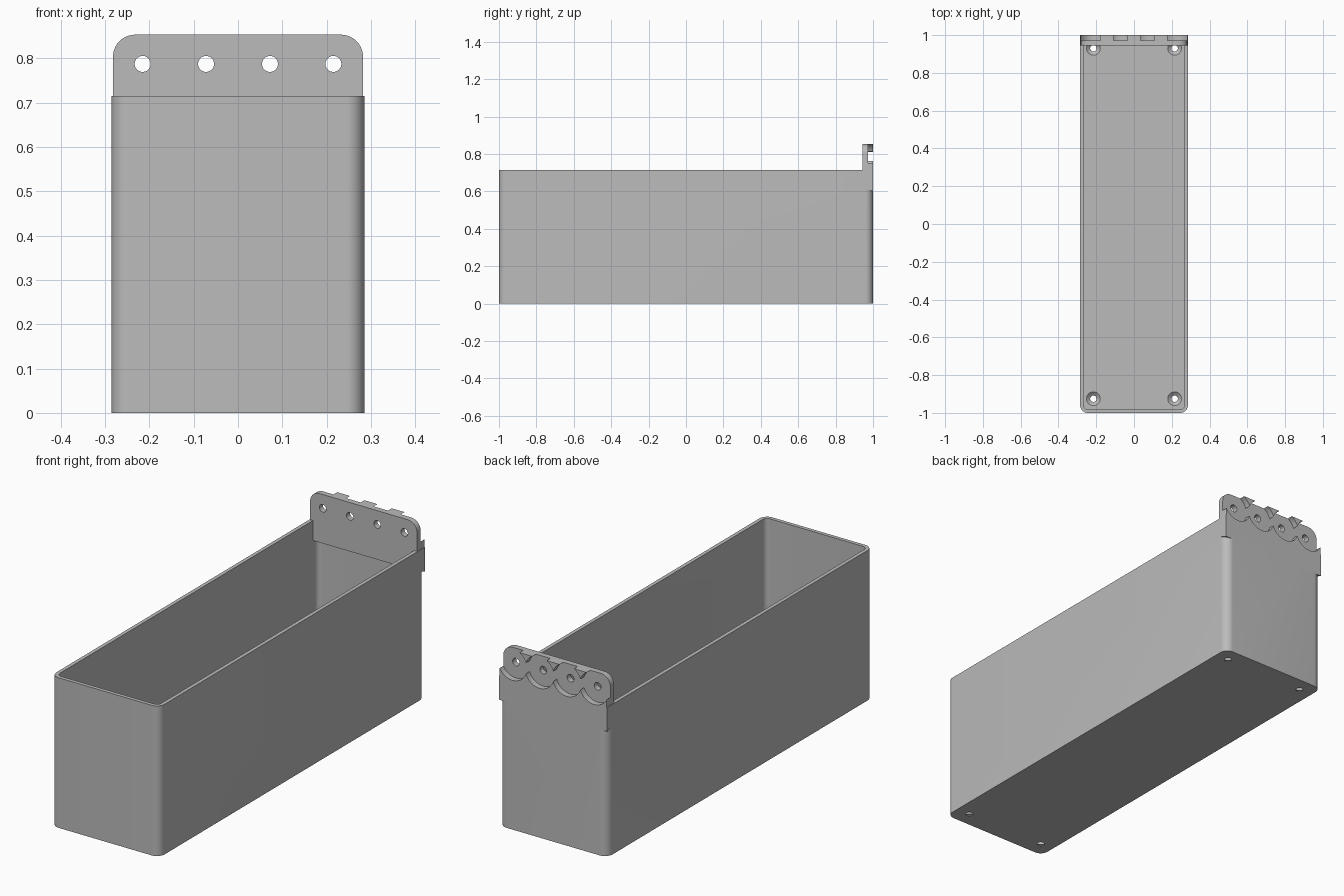
import bpy, bmesh, math
from mathutils import Vector

cube = bpy.data.objects.get("Cube")
if cube:
    bpy.data.objects.remove(cube, do_unlink=True)

grey = bpy.data.materials.new("plain grey")
grey.use_nodes = True
grey.diffuse_color = (0.5, 0.5, 0.5, 1)
grey.node_tree.nodes["Principled BSDF"].inputs["Base Color"].default_value = (0.5, 0.5, 0.5, 1)

HALF_W, HALF_L, RIM = 0.285, 1.0, 0.715
WALL, FLOOR = 0.018, 0.02
HOLE_X = (-0.215, -0.072, 0.072, 0.215)
HOLE_Z = 0.787


def extrude(name, outline, direction):
    """Solid made by extruding a closed outline of 3D points."""
    bm = bmesh.new()
    face = bm.faces.new([bm.verts.new(p) for p in outline])
    top = bmesh.ops.extrude_face_region(bm, geom=[face])["geom"]
    bmesh.ops.translate(bm, vec=direction, verts=[g for g in top if isinstance(g, bmesh.types.BMVert)])
    bmesh.ops.recalc_face_normals(bm, faces=bm.faces)
    mesh = bpy.data.meshes.new(name)
    bm.to_mesh(mesh)
    bm.free()
    mesh.materials.append(grey)
    obj = bpy.data.objects.new(name, mesh)
    bpy.context.collection.objects.link(obj)
    return obj


def rounded(x0, x1, y0, y1, radii, steps=10):
    """Rounded rectangle; radii run from the upper right, anticlockwise."""
    pts = []
    for i, r in enumerate(radii):
        sx, sy = (1, -1, -1, 1)[i], (1, 1, -1, -1)[i]
        cx, cy = (x1 - r if sx > 0 else x0 + r), (y1 - r if sy > 0 else y0 + r)
        for k in range(steps + 1 if r else 1):
            a = math.pi / 2 * (i + k / steps)
            pts.append((cx + r * math.cos(a), cy + r * math.sin(a)))
    return pts


def cylinder(name, centre, axis, r0, r1, depth):
    """Cylinder or cone starting at centre and running along axis."""
    bm = bmesh.new()
    bmesh.ops.create_cone(bm, cap_ends=True, segments=48, radius1=r0, radius2=r1, depth=depth)
    mesh = bpy.data.meshes.new(name)
    bm.to_mesh(mesh)
    bm.free()
    mesh.materials.append(grey)
    obj = bpy.data.objects.new(name, mesh)
    bpy.context.collection.objects.link(obj)
    axis = Vector(axis)
    obj.rotation_euler = axis.to_track_quat('Z', 'Y').to_euler()
    obj.location = Vector(centre) + axis * depth / 2
    return obj


def combine(target, other, operation):
    """Apply a boolean and discard the second solid."""
    other.hide_render = True
    mod = target.modifiers.new("combine", 'BOOLEAN')
    mod.operation, mod.object, mod.solver = operation, other, 'EXACT'
    bpy.context.view_layer.objects.active = target
    bpy.ops.object.modifier_apply(modifier=mod.name)
    bpy.data.objects.remove(other, do_unlink=True)


# Open bin with rounded vertical corners
shell = rounded(-HALF_W, HALF_W, -HALF_L, HALF_L, [0.04] * 4)
storage_bin = extrude("storage_bin", [(x, y, 0) for x, y in shell], (0, 0, RIM))
inner = rounded(-HALF_W + WALL, HALF_W - WALL, -HALF_L + WALL, HALF_L - WALL, [0.024] * 4)
combine(storage_bin, extrude("cavity", [(x, y, FLOOR) for x, y in inner], (0, 0, 1)), 'DIFFERENCE')

# Square-cornered thickening behind the rim, with a sloped underside
flange = [(0.945, 0.62), (1.0, 0.6), (1.0, RIM), (0.945, RIM)]
combine(storage_bin, extrude("flange", [(-HALF_W, y, z) for y, z in flange], (2 * HALF_W, 0, 0)), 'UNION')

# Hanging plate with rounded upper corners
plate = rounded(-0.282, 0.282, 0.66, 0.853, [0.05, 0.05, 0, 0])
combine(storage_bin, extrude("hanging_plate", [(x, 0.945, z) for x, z in plate], (0, 0.055, 0)), 'UNION')

# Round recesses behind the plate and the screw holes through it
for x in HOLE_X:
    combine(storage_bin, cylinder("recess", (x, 0.972, HOLE_Z), (0, 1, 0), 0.076, 0.076, 0.1), 'DIFFERENCE')
    combine(storage_bin, cylinder("screw_hole", (x, 0.9, HOLE_Z), (0, 1, 0), 0.018, 0.018, 0.2), 'DIFFERENCE')

# Countersunk holes in the floor
for x in (-0.215, 0.215):
    for y in (-0.925, 0.93):
        combine(storage_bin, cylinder("floor_hole", (x, y, -0.05), (0, 0, 1), 0.017, 0.017, 0.1), 'DIFFERENCE')
        combine(storage_bin, cylinder("countersink", (x, y, 0.004), (0, 0, 1), 0.017, 0.037, 0.0165), 'DIFFERENCE')

bpy.ops.object.select_all(action='DESELECT')
storage_bin.select_set(True)
bpy.context.view_layer.objects.active = storage_bin
bpy.ops.object.shade_smooth_by_angle(angle=math.radians(30))
